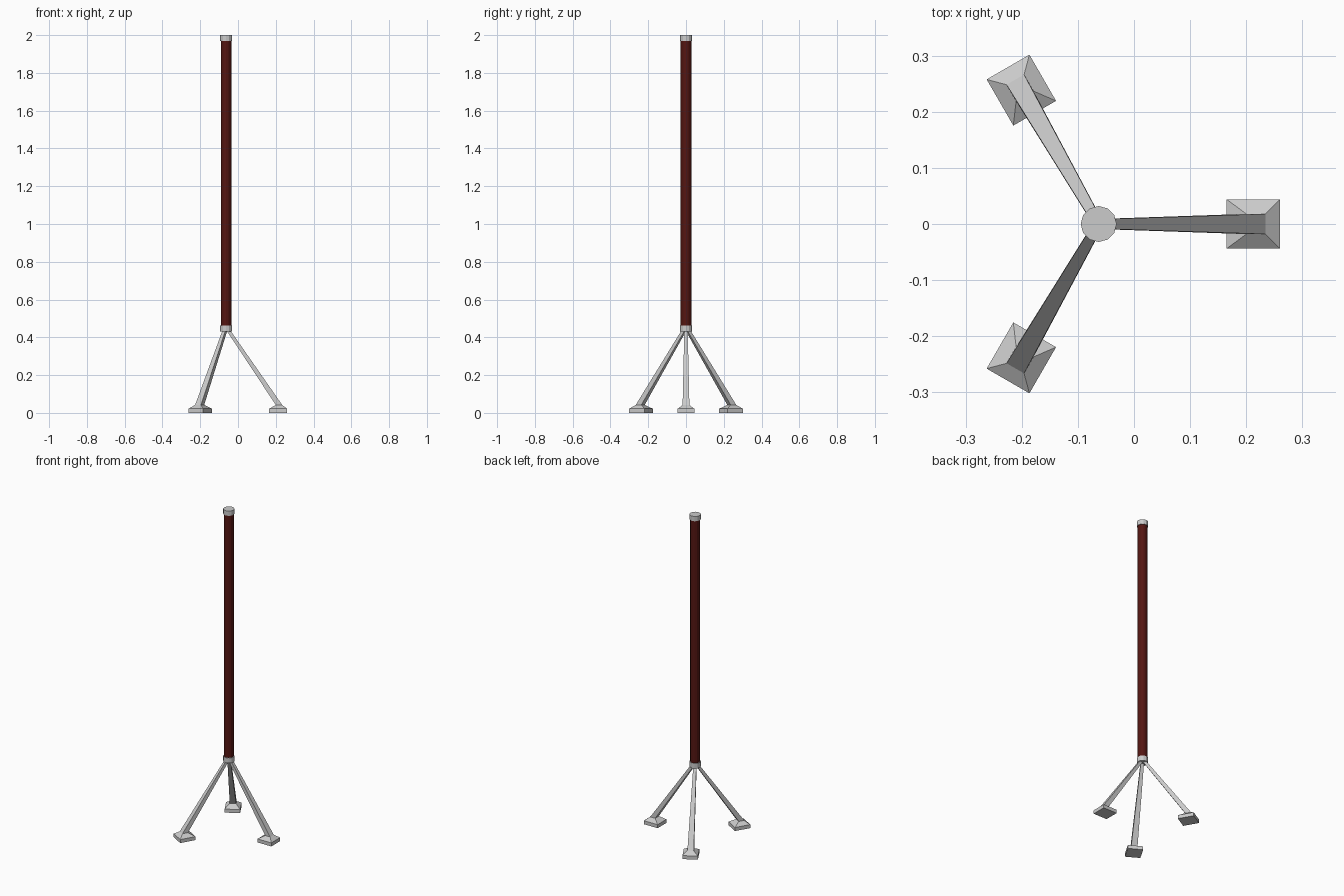
import bpy, bmesh, math
from mathutils import Matrix

if "Cube" in bpy.data.objects:
    bpy.data.objects.remove(bpy.data.objects["Cube"])

CX = -0.063   # pole axis
SIDES = 12

red = bpy.data.materials.new("dark_red")
red.diffuse_color = (0.09, 0.008, 0.006, 1)
red.use_nodes = True
red.node_tree.nodes["Principled BSDF"].inputs["Base Color"].default_value = red.diffuse_color


def finish(name, bm, mat=None):
    bmesh.ops.recalc_face_normals(bm, faces=bm.faces)
    me = bpy.data.meshes.new(name)
    bm.to_mesh(me)
    bm.free()
    ob = bpy.data.objects.new(name, me)
    bpy.context.collection.objects.link(ob)
    ob.location.x = CX
    if mat:
        me.materials.append(mat)
    return ob


def cylinder(name, r, z0, z1, mat=None):
    bm = bmesh.new()
    bmesh.ops.create_cone(bm, cap_ends=True, segments=SIDES, radius1=r, radius2=r,
                          depth=z1 - z0, matrix=Matrix.Translation((0, 0, (z0 + z1) / 2)))
    return finish(name, bm, mat)


# Pole with a collar at each end
cylinder("pole", 0.028, 0.45, 1.98, red)
cylinder("lower_collar", 0.032, 0.43, 0.462)
cylinder("top_cap", 0.032, 1.97, 2.0)


# Foot pad, sloped shoulder and tapering strut as one stack of rectangles
# (inner radius, outer radius, half width, height)
LEVELS = [(0.228, 0.323, 0.044, 0.0), (0.228, 0.323, 0.044, 0.022),
          (0.263, 0.297, 0.018, 0.042), (0.002, 0.022, 0.009, 0.437)]


def leg(name, angle):
    bm = bmesh.new()
    rings = [[bm.verts.new(p) for p in ((a, -w, z), (b, -w, z), (b, w, z), (a, w, z))]
             for a, b, w, z in LEVELS]
    bm.faces.new(rings[0])
    bm.faces.new(rings[-1])
    for lo, hi in zip(rings, rings[1:]):
        for i in range(4):
            j = (i + 1) % 4
            bm.faces.new((lo[i], lo[j], hi[j], hi[i]))
    finish(name, bm).rotation_euler.z = angle


for i, side in enumerate(("right", "back", "front")):
    leg(side + "_leg", math.radians(120 * i))
